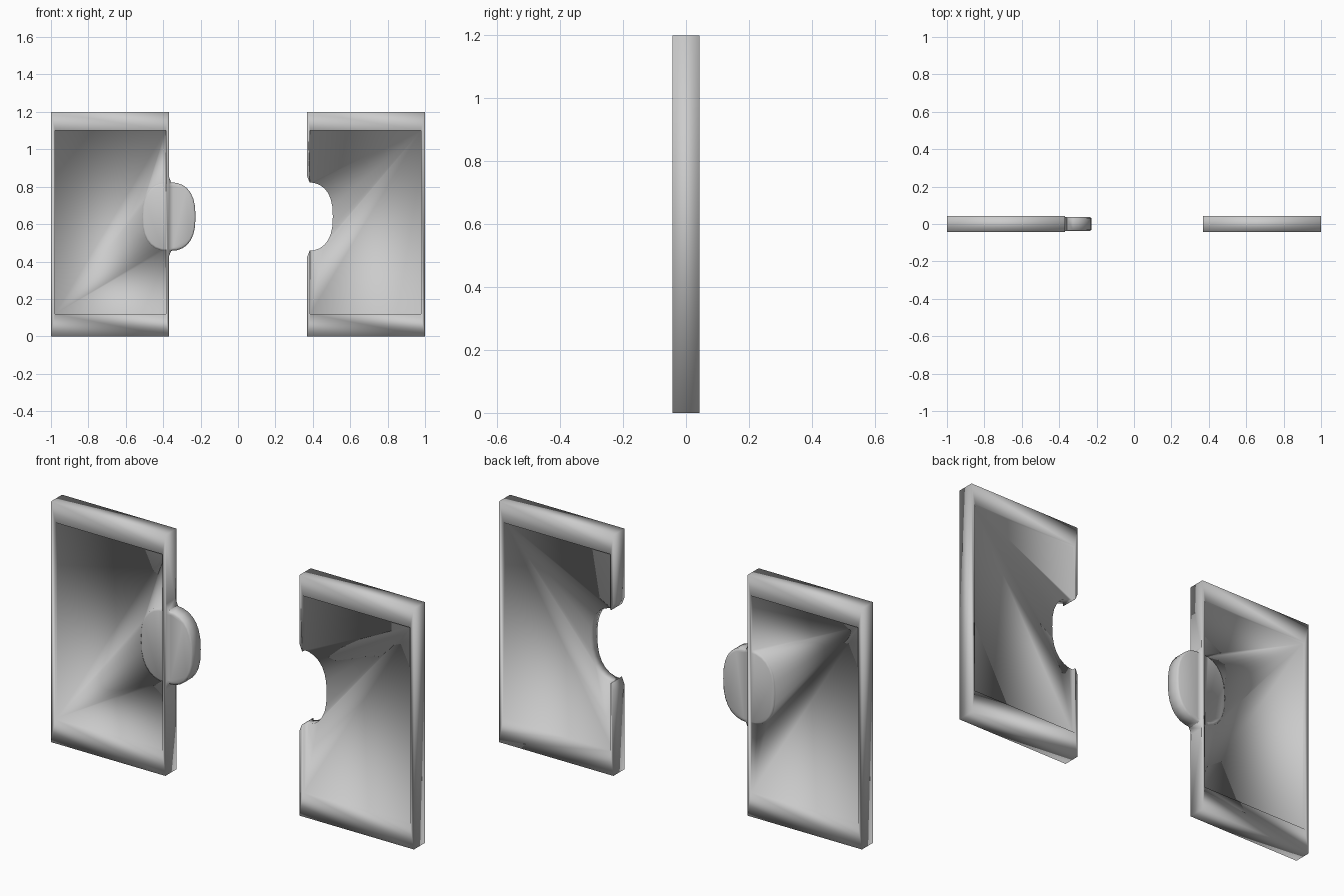
import bpy, bmesh, math
from mathutils import Vector

cube = bpy.data.objects.get("Cube")
if cube:
    bpy.data.objects.remove(cube, do_unlink=True)

HEIGHT, HALF_DEPTH, PANEL_HALF = 1.2, 0.043, 0.026
INNER, OUTER = 0.37, 1.0
JOINT_Z, JOINT_RX, JOINT_RZ = 0.64, 0.143, 0.184

grey = bpy.data.materials.new("plain grey")
grey.use_nodes = True
grey.diffuse_color = (0.6, 0.6, 0.6, 1)
grey.node_tree.nodes["Principled BSDF"].inputs["Base Color"].default_value = (0.6, 0.6, 0.6, 1)


def finish(bm, name):
    bmesh.ops.recalc_face_normals(bm, faces=bm.faces)
    mesh = bpy.data.meshes.new(name)
    bm.to_mesh(mesh)
    bm.free()
    mesh.materials.append(grey)
    ob = bpy.data.objects.new(name, mesh)
    bpy.context.collection.objects.link(ob)
    return ob


def box(name, x0, x1, y0, y1, z0, z1):
    bm = bmesh.new()
    bmesh.ops.create_cube(bm, size=1)
    for v in bm.verts:
        v.co = Vector(((x0 + x1) / 2 + v.co.x * (x1 - x0),
                       (y0 + y1) / 2 + v.co.y * (y1 - y0),
                       (z0 + z1) / 2 + v.co.z * (z1 - z0)))
    return finish(bm, name)


def rounded_disc(name, cx, rings, sides=28):
    """Squarish oval plate lofted through (y, scale) rings."""
    bm = bmesh.new()
    loops = []
    for y, s in rings:
        loop = []
        for i in range(sides):
            a = math.tau * i / sides
            c, d = math.cos(a), math.sin(a)
            px = math.copysign(abs(c) ** 0.8, c) * JOINT_RX * s
            pz = math.copysign(abs(d) ** 0.8, d) * JOINT_RZ * s
            loop.append(bm.verts.new((cx + px, y, JOINT_Z + pz)))
        loops.append(loop)
    for a, b in zip(loops, loops[1:]):
        for i in range(sides):
            j = (i + 1) % sides
            bm.faces.new((a[i], a[j], b[j], b[i]))
    bm.faces.new(loops[0])
    bm.faces.new(loops[-1])
    return finish(bm, name)


def flare(name, side, z, up):
    """Small triangular prism easing the joint into the frame edge."""
    bm = bmesh.new()
    h = HALF_DEPTH + 0.01 if side > 0 else HALF_DEPTH - 0.006
    pts = [(-0.01, 0.03), (-0.01, -0.02), (0.025, -0.02), (0.012, 0.0), (0, 0.03)]
    ends = [[bm.verts.new((side * INNER + dx, y, z + up * dz)) for dx, dz in pts]
            for y in (-h, h)]
    for i in range(len(pts)):
        j = (i + 1) % len(pts)
        bm.faces.new((ends[0][i], ends[0][j], ends[1][j], ends[1][i]))
    for end in ends:
        bm.faces.new(end)
    return finish(bm, name)


def combine(target, tool, operation):
    mod = target.modifiers.new("join", "BOOLEAN")
    mod.operation, mod.object, mod.solver = operation, tool, "EXACT"
    bpy.ops.object.select_all(action="DESELECT")
    bpy.context.view_layer.objects.active = target
    target.select_set(True)
    bpy.ops.object.modifier_apply(modifier=mod.name)
    bpy.data.objects.remove(tool, do_unlink=True)


for side, name in ((-1, "right_panel_with_tab"), (1, "left_panel_with_notch")):
    # framed slab, recessed on the front and the back
    xs = sorted((side * INNER, side * OUTER))
    panel = box(name, xs[0], xs[1], -HALF_DEPTH, HALF_DEPTH, 0, HEIGHT)
    inner = sorted((side * (INNER + 0.016), side * (OUTER - 0.022)))
    for s in (-1, 1):
        ys = sorted((s * PANEL_HALF, s * 0.1))
        combine(panel, box("recess", *inner, *ys, 0.12, 1.10), "DIFFERENCE")
    # interlocking tab or notch
    if side < 0:
        rings = [(-0.037, 0.94), (-0.031, 1), (0.031, 1), (0.037, 0.94)]
        joint = rounded_disc("tab", -INNER, rings)
        operation = "UNION"
    else:
        joint = rounded_disc("notch", INNER - 0.006, [(-0.1, 1), (0.1, 1)])
        operation = "DIFFERENCE"
    combine(panel, joint, operation)
    for up in (-1, 1):
        combine(panel, flare("flare", side, JOINT_Z + up * JOINT_RZ, up), operation)
    panel.data.materials.clear()
    panel.data.materials.append(grey)
    panel.data.polygons.foreach_set("use_smooth", [True] * len(panel.data.polygons))
    panel.data.update()
